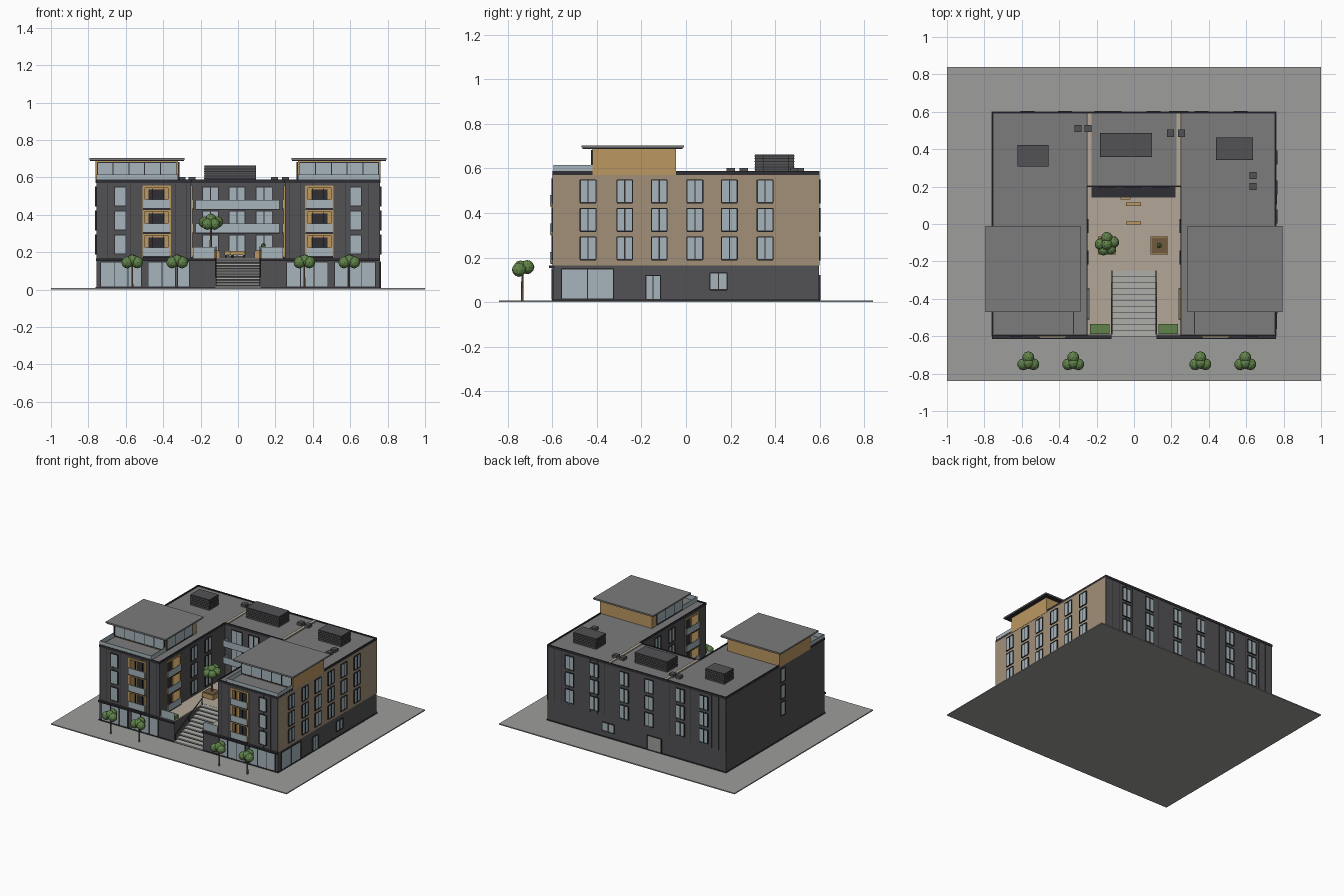
import bpy, bmesh, math
from mathutils import Vector, Matrix

if "Cube" in bpy.data.objects:
    bpy.data.objects.remove(bpy.data.objects["Cube"])

COL = dict(dark=(.085, .085, .09), trim=(.03, .03, .035), roof=(.2, .2, .205), pave=(.34, .34, .33),
           sand=(.45, .39, .31), beige=(.36, .28, .19), wood=(.5, .31, .12), glass=(.38, .46, .5),
           soil=(.16, .1, .05), bark=(.2, .13, .08), leaf=(.12, .23, .07), step=(.42, .42, .4))
MATS = {}
for n, c in COL.items():
    MATS[n] = bpy.data.materials.new(n)
    MATS[n].diffuse_color = (*c, 1)

parts = {}  # part name -> (material, list of boxes)


def box(name, mat, x0, x1, y0, y1, z0, z1, mirror=False):
    lst = parts.setdefault(name, (mat, []))[1]
    lst.append((x0, x1, y0, y1, z0, z1))
    if mirror:
        lst.append((-x1, -x0, y0, y1, z0, z1))


def add_box(bm, b):
    x0, x1, y0, y1, z0, z1 = b
    m = Matrix.Translation(((x0 + x1) / 2, (y0 + y1) / 2, (z0 + z1) / 2)) @ \
        Matrix.Diagonal((x1 - x0, y1 - y0, z1 - z0, 1))
    bmesh.ops.create_cube(bm, size=1, matrix=m)


def make(name, bm, mat):
    me = bpy.data.meshes.new(name)
    bm.to_mesh(me)
    bm.free()
    ob = bpy.data.objects.new(name, me)
    bpy.context.collection.objects.link(ob)
    if mat:
        me.materials.append(MATS[mat])
    return ob


def on_face(name, mat, face, u0, u1, d0, d1, z0, z1, mirror=False):
    """Box on a wall: u along the wall, d outward from it."""
    axis, pos, s = face
    a, b = sorted((pos + s * d0, pos + s * d1))
    if axis == 'y':
        box(name, mat, u0, u1, a, b, z0, z1, mirror)
    else:
        box(name, mat, a, b, u0, u1, z0, z1, mirror)


def window(name, face, u0, u1, z0, z1, panes=2, mirror=False, mat='glass'):
    f = .005
    on_face(name + '_glass', mat, face, u0, u1, -.004, .004, z0, z1, mirror)
    for i in range(panes + 1):
        u = u0 + (u1 - u0) * i / panes
        on_face(name + '_frames', 'trim', face, u - f / 2, u + f / 2, -.004, .007, z0, z1, mirror)
    for z in (z0, z1):
        on_face(name + '_frames', 'trim', face, u0, u1, -.004, .007, z - f / 2, z + f / 2, mirror)


FRONT, BACK = ('y', -.597, -1), ('y', .597, 1)
RIGHT, LEFT = ('x', .757, 1), ('x', -.757, -1)
INNER, COURT = ('x', .25, -1), ('y', .2, -1)
FLOORS = (.19, .318, .446)
H = .102
cut = []

# site and base
box('pavement', 'pave', -1, 1, -.84, .84, 0, .008)
box('plinth', 'trim', -.762, .762, -.602, .602, .004, .014)
box('wing_walls', 'dark', .25, .757, -.597, .597, .008, .578, True)
box('back_wing', 'dark', -.25, .25, .2, .597, .008, .578)
box('podium', 'dark', .12, .25, -.597, -.25, .008, .165, True)
box('podium', 'dark', -.25, .25, -.25, .2, .008, .165)
box('courtyard_paving', 'sand', .12, .25, -.59, -.25, .165, .17, True)
box('courtyard_paving', 'sand', -.25, .25, -.25, .2, .165, .17)
box('street_canopy', 'trim', .12, .76, -.615, -.59, .153, .165, True)

# roofs and parapets
box('roof_deck', 'roof', .255, .75, -.59, .59, .575, .581, True)
box('roof_deck', 'roof', -.25, .25, .205, .59, .575, .581)
box('roof_parapet', 'trim', .752, .76, -.6, .6, .57, .588, True)
box('roof_parapet', 'trim', .248, .255, -.6, .2, .57, .588, True)
box('roof_parapet', 'trim', .25, .76, -.6, -.592, .57, .588, True)
box('roof_parapet', 'trim', -.76, .76, .592, .6, .57, .588)
box('roof_parapet', 'trim', -.25, .25, .197, .205, .57, .588)
box('roof_seams', 'sand', .228, .25, .2, .592, .578, .587, True)

# right side cladding and windows
box('side_cladding', 'beige', .755, .76, -.598, .598, .165, .585)
CLAD = ('x', .76, 1)
for z in FLOORS:
    for y in (-.44, -.275, -.12, .04, .195, .355):
        window('side_window', CLAD, y - .035, y + .035, z, z + H)
    window('left_window', LEFT, -.115, -.065, z, z + H, 1)
    for x in (.57, .36, .105, -.105, -.37, -.57):
        window('back_window', BACK, x - .035, x + .035, z, z + H)
    window('front_window', FRONT, .6, .66, z, z + H, 1, True)
    for y in (-.18, -.01):
        window('courtyard_side_window', INNER, y - .035, y + .035, z, z + H, 2, True)
    for x in (-.147, -.005, .14):
        window('courtyard_window', COURT, x - .043, x + .043, z - .012, z + H)

# shopfronts and ground floor openings
window('shopfront', FRONT, .515, .735, .014, .148, 3, True)
window('shopfront', FRONT, .26, .48, .014, .148, 3, True)
window('shop_side', RIGHT, -.56, -.325, .014, .148, 2)
window('side_door', RIGHT, -.18, -.115, .012, .12, 2)
window('low_window', RIGHT, .108, .185, .055, .13, 2)
window('back_door', BACK, -.21, -.09, .012, .12, 1, mat='pave')
window('low_window', BACK, .19, .29, .055, .12, 2)

# recessed balconies lined with timber, on street and courtyard faces
for face, u0, u1 in ((FRONT, .362, .508), (INNER, -.51, -.345)):
    for z in FLOORS:
        a, b, d = z - .017, z + .108, -.055
        ax, pos, s = face
        p, q = sorted((pos + s * d, pos - s * d))
        cut.append((u0, u1, p, q, a, b) if ax == 'y' else (p, q, u0, u1, a, b))
        nm = 'balcony_lining'
        on_face(nm, 'wood', face, u0, u1, d - .003, d + .004, a, b, True)
        on_face(nm, 'wood', face, u0 - .003, u0 + .012, d, .006, a, b, True)
        on_face(nm, 'wood', face, u1 - .012, u1 + .003, d, .006, a, b, True)
        on_face(nm, 'wood', face, u0, u1, d, .006, b - .01, b + .003, True)
        on_face('balcony_floor', 'trim', face, u0, u1, d, .012, a - .003, a + .008, True)
        on_face('balcony_door', 'trim', face, u0 + .03, u1 - .03, d, d + .008, a, b - .02, True)
        on_face('balcony_rail', 'glass', face, u0 + .003, u1 - .003, .008, .013, a + .006, a + .052, True)

# long balconies on the courtyard end
for z in FLOORS[1:]:
    box('court_balcony_slab', 'trim', -.228, .222, .145, .2, z - .018, z - .008)
    box('court_balcony_rail', 'glass', -.228, .222, .143, .148, z - .014, z + .034)
    for x in (-.228, .218):
        box('court_balcony_rail', 'glass', x, x + .004, .145, .2, z - .014, z + .034)

# penthouses with overhanging roofs and glazed terraces
box('penthouse', 'wood', .32, .762, -.42, -.045, .57, .69, True)
box('penthouse_roof', 'roof', .285, .795, -.47, -.01, .693, .703, True)
box('penthouse_fascia', 'trim', .29, .79, -.465, -.015, .688, .693, True)
window('penthouse_window', ('y', -.42, -1), .33, .752, .59, .68, 5, True)
window('penthouse_window', ('x', .32, -1), -.41, -.1, .59, .68, 3, True)
box('terrace_rail', 'glass', .32, .757, -.596, -.591, .58, .615, True)
for x in (.32, .752):
    box('terrace_rail', 'glass', x, x + .005, -.596, -.42, .58, .615, True)

# rooftop plant with louvre lines, and small vents
for x0, x1, y0, y1 in ((-.62, -.46, .31, .42), (-.18, .095, .36, .485), (.44, .635, .345, .46)):
    box('roof_plant', 'dark', x0, x1, y0, y1, .578, .662)
    for i in range(6):
        z = .592 + i * .0125
        box('plant_louvres', 'trim', x0 - .002, x1 + .002, y0 - .002, y1 + .002, z, z + .004)
for x, y in ((-.3, .51), (-.245, .51), (.195, .485), (.255, .485), (.637, .26), (.637, .2)):
    box('roof_vent', 'dark', x - .019, x + .019, y - .019, y + .019, .578, .603)

# facade siding seams
for i in range(9):
    x = .275 + i * .06
    box('siding_seams', 'trim', x, x + .002, -.5985, -.59, .165, .57, True)
    box('siding_seams', 'trim', x, x + .002, .59, .5985, .165, .57, True)

# entrance stair
N = 11
for i in range(N):
    y, z = -.6 + i * .032, .165 * (i + 1) / N
    box('stair_risers', 'dark', -.12, .12, y, -.245, .008 + .165 * i / N, z)
    box('stair_treads', 'step', -.12, .12, y - .003, y + .034, z - .003, z + .004)
for y, z in ((-.59, .01), (-.43, .09), (-.27, .165)):
    box('handrail_posts', 'trim', .116, .121, y, y + .005, z, z + .055, True)
bm = bmesh.new()
for x in (-.118, .118):
    a, b = Vector((x, -.59, .065)), Vector((x, -.25, .228))
    m = Matrix.Translation((a + b) / 2) @ (b - a).to_track_quat('Z', 'Y').to_matrix().to_4x4()
    bmesh.ops.create_cone(bm, cap_ends=True, segments=6, radius1=.003, radius2=.003, depth=(b - a).length, matrix=m)
make('stair_handrails', bm, 'trim')

# courtyard furniture and planting
box('court_front_rail', 'glass', .125, .24, -.594, -.59, .17, .228, True)
box('hedge', 'leaf', .13, .235, -.588, -.535, .17, .195, True)
for x, y, w in ((-.045, .14, .055), (-.002, .105, .08), (-.002, .005, .08)):
    box('bench', 'wood', x - w / 2, x + w / 2, y - .009, y + .009, .185, .205)
    for e in (-1, 1):
        c = x + e * (w / 2 - .008)
        box('bench_legs', 'trim', c - .004, c + .004, y - .007, y + .007, .17, .185)
for x in (-.145, .135):
    box('planter', 'wood', x - .048, x + .048, -.163, -.067, .17, .205)
    box('planter_soil', 'soil', x - .042, x + .042, -.157, -.073, .2, .208)


# trees
def tree(name, x, y, z0, z1, r, blobs, tr=.006):
    bm = bmesh.new()
    bmesh.ops.create_cone(bm, cap_ends=True, segments=6, radius1=tr, radius2=tr * .7, depth=z1 - z0,
                          matrix=Matrix.Translation((x, y, (z0 + z1) / 2)))
    make(name + '_trunk', bm, 'bark')
    bm = bmesh.new()
    for dx, dy, dz in blobs:
        bmesh.ops.create_icosphere(bm, subdivisions=2 if r > .02 else 1, radius=r,
                                   matrix=Matrix.Translation((x + dx, y + dy, z1 + dz)))
    make(name + '_crown', bm, 'leaf')


STREET = [(0, .022, .012), (-.027, -.015, 0), (.027, -.015, 0), (0, -.008, .01)]
for i, x in enumerate((-.565, -.325, .355, .595)):
    tree('street_tree_%d' % i, x, -.735, .008, .145, .032, STREET)
tree('court_tree', -.145, -.108, .2, .35, .031,
     [(-.035, 0, .01), (.035, .01, .01), (0, .035, .02), (-.018, -.03, 0), (.02, -.025, 0), (0, 0, .025)], .008)
tree('court_shrub', .135, -.115, .2, .235, .015, [(0, 0, 0)], .004)

# build all boxes, then cut the balcony recesses
objs = {}
for name, (mat, lst) in parts.items():
    bm = bmesh.new()
    for b in lst:
        add_box(bm, b)
    objs[name] = make(name, bm, mat)
bm = bmesh.new()
for b in cut:
    add_box(bm, b)
    add_box(bm, (-b[1], -b[0]) + b[2:])
cutter = make('recess_cutter', bm, None)
cutter.hide_render = True
cutter.display_type = 'WIRE'
mod = objs['wing_walls'].modifiers.new('recesses', 'BOOLEAN')
mod.operation = 'DIFFERENCE'
mod.solver = 'EXACT'
mod.object = cutter

for m in bpy.data.materials:
    if m.users and not m.is_grease_pencil:
        m.use_nodes = True
        m.node_tree.nodes["Principled BSDF"].inputs["Base Color"].default_value = m.diffuse_color
